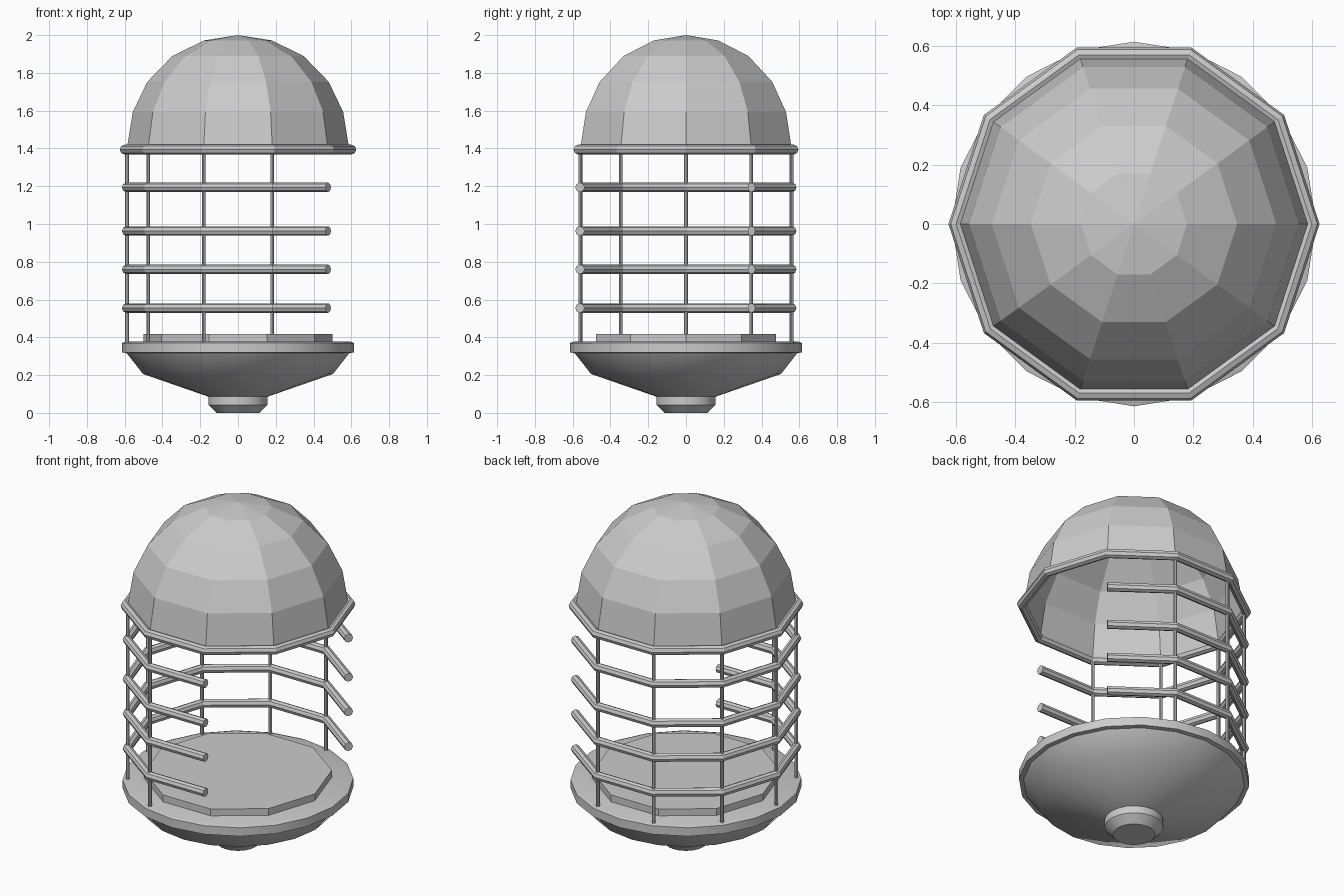
import bpy, bmesh
from math import sin, cos, radians

if "Cube" in bpy.data.objects:
    bpy.data.objects.remove(bpy.data.objects["Cube"])


def corner(deg, r, z):
    return (r * cos(radians(deg)), r * sin(radians(deg)), z)


def lathe(name, profile, sides, smooth=None):
    """Revolve (radius, z) points around z; radius 0 closes to a point."""
    bm = bmesh.new()
    rings = []
    for r, z in profile:
        if r == 0:
            rings.append([bm.verts.new((0, 0, z))] * sides)
        else:
            rings.append([bm.verts.new(corner(360 * i / sides, r, z)) for i in range(sides)])
    for a, b in zip(rings, rings[1:]):
        for i in range(sides):
            j = (i + 1) % sides
            quad = list(dict.fromkeys((a[i], a[j], b[j], b[i])))
            bm.faces.new(quad)
    bmesh.ops.recalc_face_normals(bm, faces=bm.faces)
    mesh = bpy.data.meshes.new(name)
    bm.to_mesh(mesh)
    bm.free()
    obj = bpy.data.objects.new(name, mesh)
    bpy.context.collection.objects.link(obj)
    if smooth:
        bpy.ops.object.select_all(action='DESELECT')
        obj.select_set(True)
        bpy.context.view_layer.objects.active = obj
        bpy.ops.object.shade_smooth_by_angle(angle=radians(smooth))
    return obj


def tube(name, points, radius, closed=False):
    """Octagonal tube along a polyline."""
    curve = bpy.data.curves.new(name, 'CURVE')
    curve.dimensions = '3D'
    curve.bevel_depth = radius
    curve.bevel_resolution = 2
    curve.use_fill_caps = not closed
    spline = curve.splines.new('POLY')
    spline.points.add(len(points) - 1)
    for p, co in zip(spline.points, points):
        p.co = (*co, 1)
    spline.use_cyclic_u = closed
    spline.use_smooth = False
    obj = bpy.data.objects.new(name, curve)
    bpy.context.collection.objects.link(obj)
    return obj


# Bowl-shaped base with rim and foot
lathe("base_bowl", [(0, 0), (0.112, 0), (0.157, 0.043), (0.157, 0.086), (0.503, 0.206),
                    (0.59, 0.317), (0.615, 0.32), (0.615, 0.37), (0.595, 0.377), (0, 0.377)],
      20, smooth=36)

# Raised floor plate
lathe("floor_plate", [(0, 0.37), (0.5, 0.37), (0.5, 0.417), (0, 0.417)], 10)

# Open faceted dome roof
lathe("dome_roof", [(0.59, 1.39), (0.557, 1.593), (0.48, 1.753), (0.348, 1.889),
                    (0.179, 1.972), (0, 2.0)], 10)

# Ring under the dome
tube("dome_ring", [corner(36 * i, 0.6, 1.394) for i in range(10)], 0.026, closed=True)

# Rails leaving the front right side open
for n, z in enumerate((0.555, 0.76, 0.963, 1.194)):
    tube(f"rail_{n + 1}", [corner(36 * i, 0.59, z) for i in range(1, 9)], 0.025)

# Upright bars at the closed corners
for i in range(2, 8):
    tube(f"upright_bar_{i - 1}", [corner(36 * i, 0.588, 0.37), corner(36 * i, 0.588, 1.394)], 0.01)
